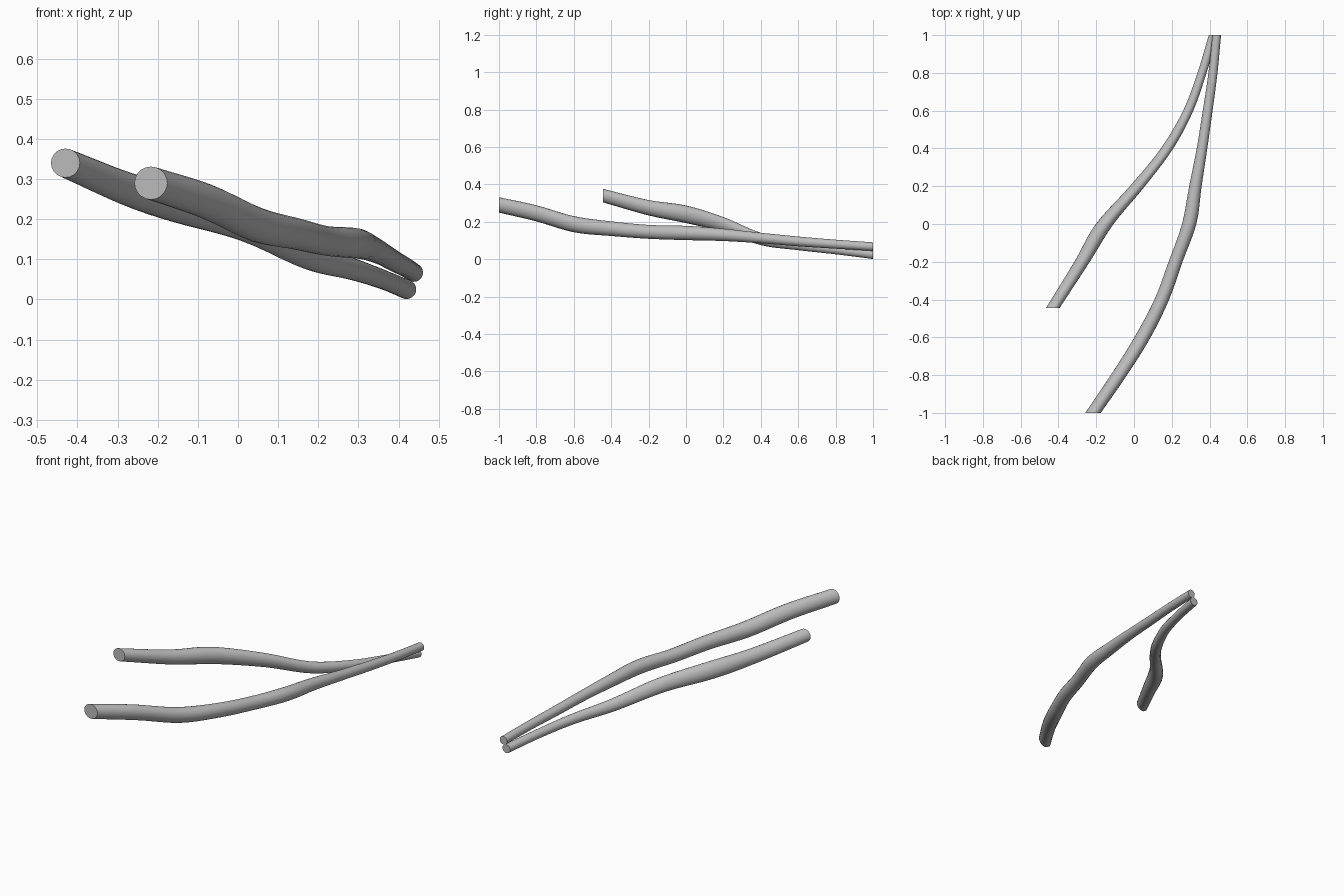
import bpy, bmesh, math
from mathutils import Vector

if "Cube" in bpy.data.objects:
    bpy.data.objects.remove(bpy.data.objects["Cube"])

grey = bpy.data.materials.new("plain grey")
grey.diffuse_color = (0.5, 0.5, 0.5, 1)
grey.use_nodes = True
grey.node_tree.nodes["Principled BSDF"].inputs["Base Color"].default_value = grey.diffuse_color

SIDES, STEPS = 20, 5


def catmull(p0, p1, p2, p3, t):
    return 0.5 * (2 * p1 + (p2 - p0) * t + (2 * p0 - 5 * p1 + 4 * p2 - p3) * t * t
                  + (3 * p1 - p0 - 3 * p2 + p3) * t ** 3)


def vessel(name, stations):
    """Loft upright rings (x, y, z, radius) into a capped smooth tube."""
    pts = [Vector(s) for s in stations]
    pts = [2 * pts[0] - pts[1]] + pts + [2 * pts[-1] - pts[-2]]
    path = [catmull(*pts[i:i + 4], k / STEPS)
            for i in range(len(pts) - 3) for k in range(STEPS)]
    path.append(pts[-2])
    bm = bmesh.new()
    rings = []
    for x, y, z, r in path:
        rings.append([bm.verts.new((x + r * math.cos(a), y, z + r * math.sin(a)))
                      for a in (2 * math.pi * j / SIDES for j in range(SIDES))])
    for a, b in zip(rings, rings[1:]):
        for j in range(SIDES):
            k = (j + 1) % SIDES
            bm.faces.new((a[j], a[k], b[k], b[j]))
    bm.faces.new(rings[0])
    bm.faces.new(rings[-1])
    bmesh.ops.recalc_face_normals(bm, faces=bm.faces)
    me = bpy.data.meshes.new(name)
    bm.to_mesh(me)
    bm.free()
    me.materials.append(grey)
    ob = bpy.data.objects.new(name, me)
    bpy.context.collection.objects.link(ob)
    bpy.ops.object.select_all(action='DESELECT')
    ob.select_set(True)
    bpy.context.view_layer.objects.active = ob
    bpy.ops.object.shade_smooth_by_angle(angle=math.radians(40))


# long branch, full depth
vessel("long_tube", [
    (-0.217, -1.0, 0.29, 0.041), (-0.08, -0.8, 0.245, 0.043),
    (0.045, -0.6, 0.187, 0.043), (0.147, -0.4, 0.163, 0.039),
    (0.22, -0.2, 0.146, 0.037), (0.292, 0.0, 0.14, 0.038),
    (0.325, 0.2, 0.13, 0.033), (0.36, 0.4, 0.113, 0.028),
    (0.39, 0.6, 0.095, 0.026), (0.418, 0.8, 0.08, 0.024),
    (0.438, 1.0, 0.067, 0.023)])

# short branch, ends partway
vessel("short_tube", [
    (-0.43, -0.445, 0.34, 0.036), (-0.275, -0.2, 0.275, 0.041),
    (-0.155, 0.0, 0.24, 0.047), (0.018, 0.2, 0.185, 0.040),
    (0.175, 0.4, 0.108, 0.033), (0.287, 0.6, 0.075, 0.027),
    (0.36, 0.8, 0.05, 0.024), (0.42, 1.0, 0.025, 0.024)])
